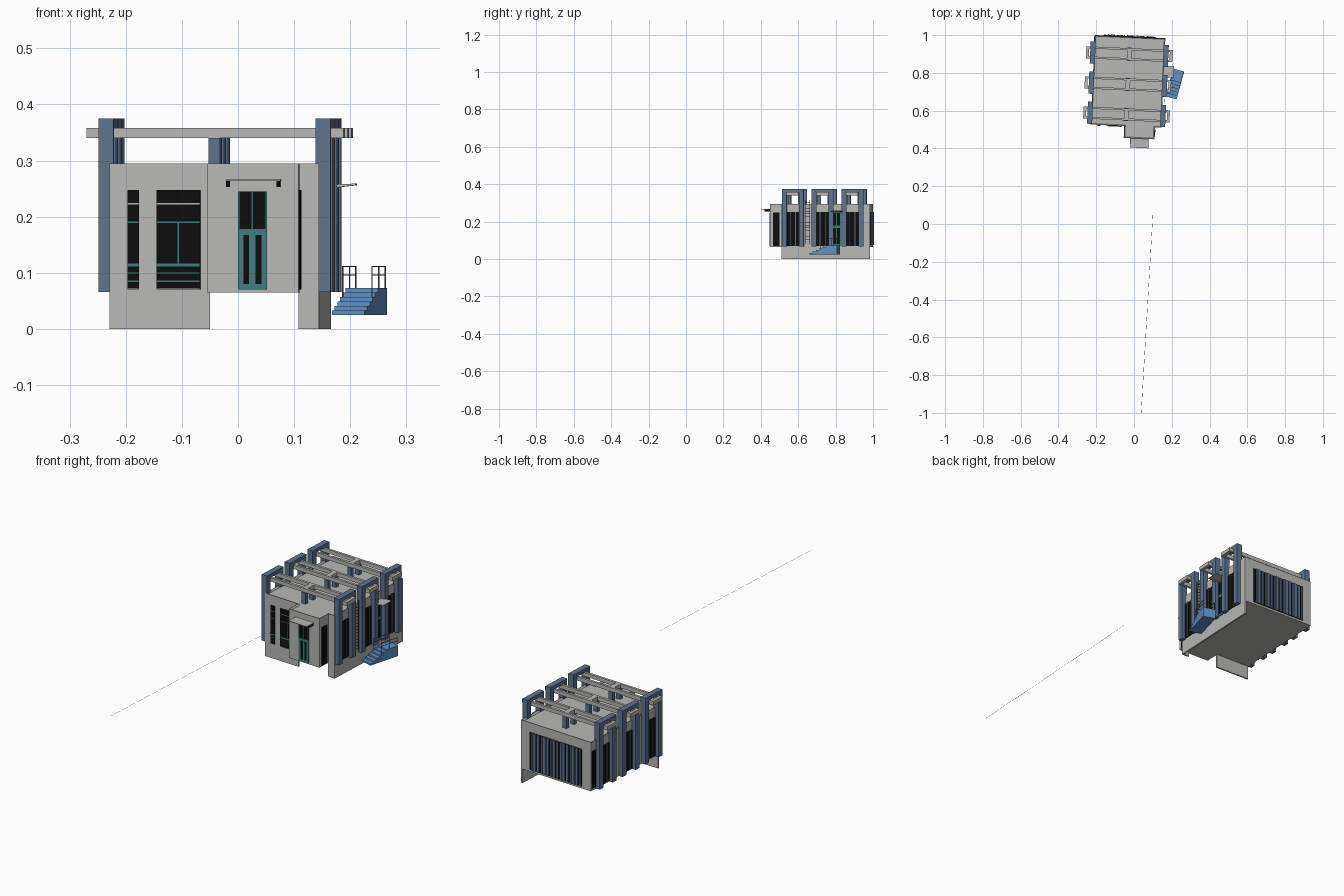
import bpy, bmesh, math
from mathutils import Matrix, Vector

if "Cube" in bpy.data.objects:
    bpy.data.objects.remove(bpy.data.objects["Cube"])

# Colours
def mat(name, r, g, b):
    m = bpy.data.materials.new(name)
    m.diffuse_color = (r, g, b, 1)
    m.use_nodes = True
    m.node_tree.nodes["Principled BSDF"].inputs["Base Color"].default_value = m.diffuse_color
    return m

GREY = mat("concrete grey", .48, .48, .47)
SLATE = mat("slate blue", .12, .17, .27)
BLUE = mat("stair blue", .11, .28, .55)
TEAL = mat("teal frame", .05, .21, .20)
BLACK = mat("black glass", .004, .004, .004)
DARK = mat("dark metal", .12, .12, .12)

# The whole building is turned slightly clockwise
SITE = Matrix.Translation((-.0315, .755, 0)) @ Matrix.Rotation(math.radians(-2.6), 4, 'Z')
WORLD = Matrix.Identity(4)

def finish(name, bm, m, mw):
    bmesh.ops.recalc_face_normals(bm, faces=bm.faces)
    bm.transform(mw)
    me = bpy.data.meshes.new(name)
    bm.to_mesh(me)
    bm.free()
    me.materials.append(m)
    ob = bpy.data.objects.new(name, me)
    bpy.context.collection.objects.link(ob)
    return ob

def boxes(name, m, items, mw=SITE):
    """Several boxes (x0, x1, y0, y1, z0, z1) in one object."""
    bm = bmesh.new()
    for x0, x1, y0, y1, z0, z1 in items:
        t = Matrix.Translation(((x0 + x1) / 2, (y0 + y1) / 2, (z0 + z1) / 2))
        s = Matrix.Diagonal((abs(x1 - x0), abs(y1 - y0), abs(z1 - z0), 1))
        bmesh.ops.create_cube(bm, size=1, matrix=t @ s)
    return finish(name, bm, m, mw)

def prism(name, m, pts, offset, mw=SITE, rim=0):
    """Extruded outline, optionally with a sunken top inside a rim."""
    bm = bmesh.new()
    f = bm.faces.new([bm.verts.new(p) for p in pts])
    r = bmesh.ops.extrude_face_region(bm, geom=[f])
    vs = [g for g in r['geom'] if isinstance(g, bmesh.types.BMVert)]
    bmesh.ops.translate(bm, verts=vs, vec=offset)
    bmesh.ops.recalc_face_normals(bm, faces=bm.faces)
    if rim:
        top = max(bm.faces, key=lambda q: q.calc_center_median().z)
        bmesh.ops.inset_region(bm, faces=[top], thickness=rim)
        bmesh.ops.translate(bm, verts=top.verts, vec=(0, 0, -.008))
    return finish(name, bm, m, mw)

HW, HL, Z0, Z1 = .187, .237, .065, .295

# Main block with entrance projection and low parapet
E0, E1, EV = -.0095, .153, -.30
outline = [(-HW, -HL), (E0, -HL), (E0, EV), (E1, EV), (E1, -HL),
           (HW, -HL), (HW, HL), (-HW, HL)]
prism("main_block", GREY, [(x, y, Z0) for x, y in outline], (0, 0, Z1 - Z0), rim=.008)

# Base walls
boxes("base_walls", GREY, [
    (-HW, -.008, -HL, -HL + .007, 0, Z0),
    (.15, HW, -HL, -HL + .007, 0, Z0),
    (HW - .008, HW, -HL + .007, HL, 0, Z0)])

# Portals on both sides, ladder-shaped roof frames and their posts
for i, c in enumerate((-.175, -.016, .144)):
    for side, s in (("left", -1), ("right", 1)):
        a, b = s * .180, s * .207
        boxes(f"portal_{side}_{i}", SLATE, [
            (a, b, c - .0585, c - .0325, .066, .375),
            (a, b, c + .0325, c + .0585, .066, .375),
            (a, b, c - .0325, c + .0325, .358, .375)])
        # Side glazing with fins
        w = s * HW
        boxes(f"side_window_{side}_{i}", BLACK,
              [(w, w + s * .003, c - .0325, c + .0325, .07, .25)])
        boxes(f"side_fins_{side}_{i}", SLATE,
              [(w, w + s * .007, c + k - .002, c + k + .002, .07, .25) for k in (-.014, .014)])
    boxes(f"roof_frame_{i}", GREY, [
        (-.229, .229, c - .032, c - .021, .34, .358),
        (-.229, .229, c + .021, c + .032, .34, .358),
        (-.229, -.214, c - .021, c + .021, .34, .358),
        (.214, .229, c - .021, c + .021, .34, .358),
        (-.012, .012, c - .021, c + .021, .34, .358)])
    boxes(f"roof_posts_{i}", SLATE, [
        (-.012, .009, c - .035, c - .018, .285, .34),
        (-.012, .009, c + .018, c + .035, .285, .34)])

# Front windows
F = -HL
wins = [(-.155, -.134), (-.103, -.025)]
boxes("front_glass", BLACK, [(a, b, F - .003, F, .07, .248) for a, b in wins])
bars = []
for a, b in wins:
    for z, h in ((.19, .003), (.114, .006), (.100, .002), (.085, .002)):
        bars.append((a, b, F - .005, F - .002, z - h / 2, z + h / 2))
bars.append((-.0655, -.0625, F - .005, F - .002, .114, .19))
boxes("front_window_bars", TEAL, bars)
boxes("front_window_sills", GREY, [(a, b, F - .005, F - .002, z, z + .002)
                                   for a, b in wins for z in (.07, .222)])

# Entrance door
boxes("door_transom_glass", BLACK, [(.045, .097, EV - .003, EV, .178, .245)])
boxes("door_leaves", TEAL, [
    (.045, .097, EV - .004, EV, .07, .178),
    (.0695, .0725, EV - .005, EV, .178, .245),
    (.045, .048, EV - .005, EV, .178, .245),
    (.094, .097, EV - .005, EV, .178, .245)])
boxes("door_panes", BLACK, [(x, x + .010, EV - .005, EV - .003, .08, .167) for x in (.055, .077)])
boxes("entrance_side_window", BLACK, [(E1, E1 + .003, EV + .016, EV + .052, .07, .248)])

# Entrance canopy and brackets
boxes("entrance_canopy", GREY, [(.027, .123, EV - .049, EV, .264, .267)])
boxes("canopy_brackets", BLACK, [(x, x + .006, EV - .03, EV, .253, .264) for x in (.025, .115)])

# Back window with irregular fins, and a small rear side window
boxes("back_glass", BLACK, [(-.14, .14, HL, HL + .003, .075, .25)])
boxes("back_fins", SLATE, [(x, x + .006 + .004 * (k % 3), HL + .002, HL + .007, .075, .25)
                           for k, x in enumerate(-.137 + .0172 * j for j in range(16))])
boxes("rear_side_window", BLACK, [(-HW - .003, -HW, .206, .228, .075, .25)])

# Side door with canopy
boxes("side_door", TEAL, [(HW, HW + .004, .036, .082, .07, .25)])
boxes("side_door_panes", BLACK, [(HW + .003, HW + .005, a, a + .014, z, y)
                                 for a in (.042, .062) for z, y in ((.08, .165), (.18, .245))])
prism("side_canopy", GREY, [(HW, .03, .25), (.240, .03, .256), (.240, .03, .259), (HW, .03, .257)],
      (0, .062, 0))

# Wall ladder
lx = HW + .010
boxes("wall_ladder", DARK,
      [(lx, lx + .003, v, v + .003, .08, .315) for v in (-.109, -.087)] +
      [(lx, lx + .002, -.109, -.085, .09 + .015 * k, .092 + .015 * k) for k in range(15)])

# Side stairs, turned away from the wall: local y runs up the flight
STAIR = Matrix.Translation((.1965, .668, 0)) @ Matrix.Rotation(math.radians(-15.4), 4, 'Z')
W, N = .03, 6
prof = [(0, .025)]
for k in range(N):
    z = .033 + .008 * k
    prof += [(.018 * k, z), (.018 * (k + 1), z)]
prof[-1] = (.152, .073)
prof.append((.152, .025))
prism("side_stairs", BLUE, [(-W, y, z) for y, z in prof], (2 * W, 0, 0), mw=STAIR)

# Stair railings
rails = []
for x in (-W + .003, W - .003):
    rails += [(x - .001, x + .001, y, y + .002, z, .111)
              for y, z in ((.06, .05), (.105, .07), (.148, .07))]
    rails += [(x - .001, x + .001, .06, .15, z, z + .002) for z in (.095, .11)]
boxes("stair_railings", DARK, rails, mw=STAIR)

# Long thin flat wire reaching out in front, at roof height
bm = bmesh.new()
bm.faces.new([bm.verts.new(p) for p in ((.0375, -1, .372), (.0388, -1, .372),
                                        (.1006, .05, .372), (.0994, .05, .372))])
finish("flat_wire", bm, DARK, WORLD)
